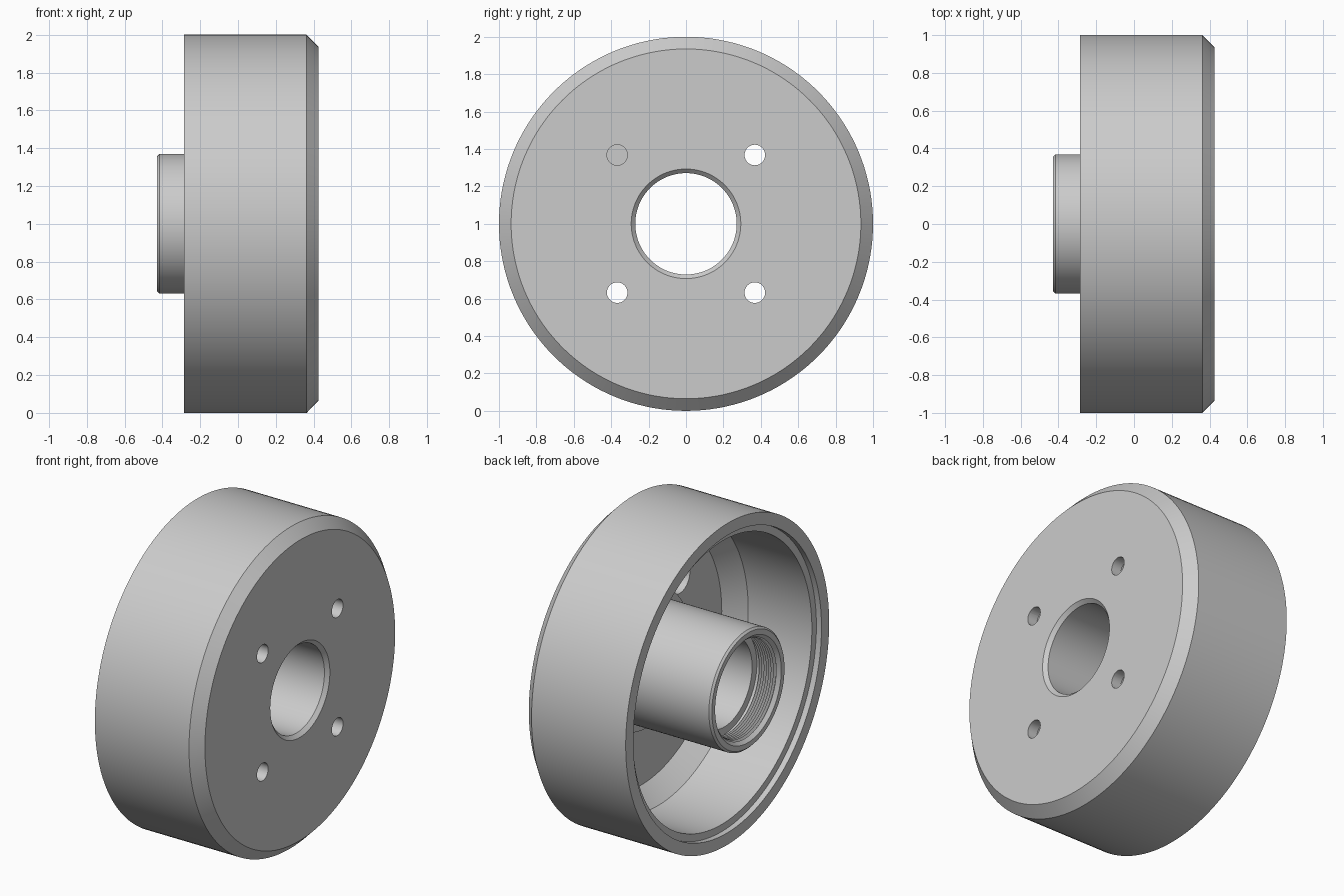
import bpy, bmesh
from math import radians, pi
from mathutils import Matrix, Vector

cube = bpy.data.objects.get("Cube")
if cube:
    bpy.data.objects.remove(cube)

CENTER = Vector((0, 0, 1))

steel = bpy.data.materials.new("machined grey")
steel.use_nodes = True
colour = (0.6, 0.6, 0.6, 1)
steel.diffuse_color = colour
steel.node_tree.nodes["Principled BSDF"].inputs["Base Color"].default_value = colour


def add_object(name, bm):
    """Turn a bmesh into a grey object in the scene."""
    mesh = bpy.data.meshes.new(name)
    bm.to_mesh(mesh)
    bm.free()
    mesh.materials.append(steel)
    obj = bpy.data.objects.new(name, mesh)
    bpy.context.collection.objects.link(obj)
    return obj


def lathe(name, profile, steps=144):
    """Revolve a closed (x, radius) profile about the drum axis."""
    bm = bmesh.new()
    verts = [bm.verts.new((x, 0, 1 + r)) for x, r in profile]
    edges = [bm.edges.new((a, b)) for a, b in zip(verts, verts[1:] + verts[:1])]
    bmesh.ops.spin(bm, geom=verts + edges, cent=CENTER, axis=(1, 0, 0),
                   angle=2 * pi, steps=steps, use_duplicate=False)
    bmesh.ops.remove_doubles(bm, verts=bm.verts, dist=1e-5)
    bmesh.ops.recalc_face_normals(bm, faces=bm.faces)
    return add_object(name, bm)


def bolt_cutter(name, radius, x0, x1):
    """Four cylinders on the bolt circle, used as one cutter."""
    bm = bmesh.new()
    for y in (-0.368, 0.368):
        for z in (-0.368, 0.368):
            place = Matrix.Translation(CENTER + Vector(((x0 + x1) / 2, y, z)))
            bmesh.ops.create_cone(bm, cap_ends=True, segments=40, radius1=radius,
                                  radius2=radius, depth=x1 - x0,
                                  matrix=place @ Matrix.Rotation(pi / 2, 4, 'Y'))
    obj = add_object(name, bm)
    obj.hide_render = True
    return obj


# Outer shell, chamfered closed face and bore
outer = [(-0.285, 1.0), (0.363, 1.0), (0.427, 0.935), (0.427, 0.293), (0.405, 0.271)]

# Bore ends in a relief groove, then a ribbed thread out to the hub mouth
thread = [(-0.265, 0.271), (-0.265, 0.318), (-0.29, 0.318)]
ridges, pitch = 7, 0.016
for i in range(ridges):
    x = -0.295 - i * pitch
    thread += [(x, 0.298), (x - pitch / 2, 0.315)]
thread += [(-0.407, 0.305), (-0.428, 0.325)]

# Hub outside with a softened rim and a low collar at its root
hub = [(-0.428, 0.357), (-0.416, 0.369), (0.27, 0.369), (0.27, 0.42)]

# Web, sloped corner, friction surface and stepped lip
inner = [(0.3, 0.42), (0.3, 0.78), (0.188, 0.88), (-0.25, 0.88),
         (-0.25, 0.925), (-0.285, 0.925)]

drum = lathe("brake_drum", outer + thread + hub + inner)

# Bolt holes and their counterbored seats
cutters = [bolt_cutter("bolt_holes", 0.055, 0.1, 0.6),
           bolt_cutter("bolt_seats", 0.1, 0.1, 0.36)]
bpy.ops.object.select_all(action='DESELECT')
bpy.context.view_layer.objects.active = drum
drum.select_set(True)
for cutter in cutters:
    mod = drum.modifiers.new(cutter.name, 'BOOLEAN')
    mod.operation = 'DIFFERENCE'
    mod.solver = 'EXACT'
    mod.object = cutter
    bpy.ops.object.modifier_apply(modifier=mod.name)
    bpy.data.objects.remove(cutter)

bpy.ops.object.shade_smooth_by_angle(angle=radians(25))
